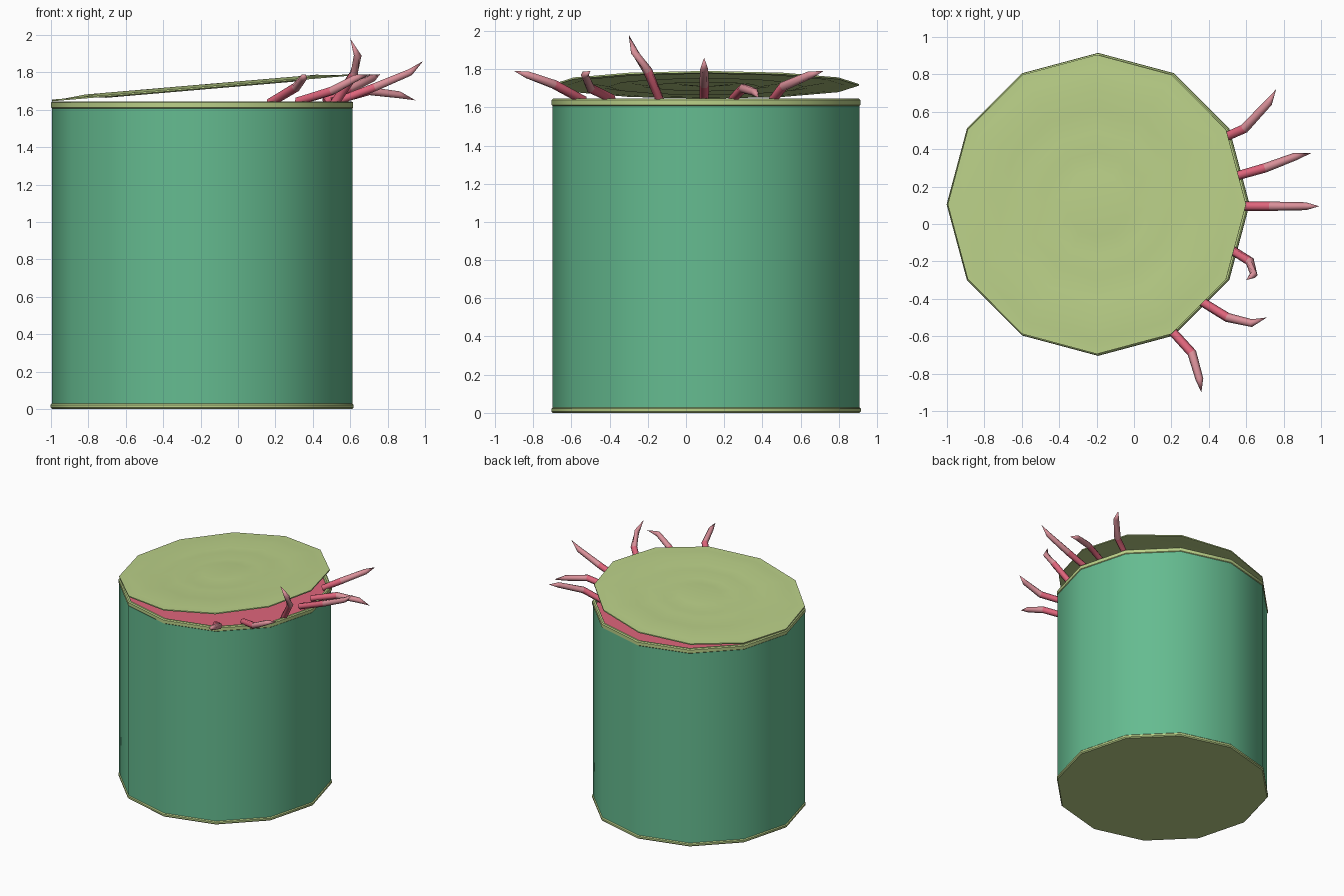
import bpy, bmesh, math
from mathutils import Vector, Matrix

if "Cube" in bpy.data.objects:
    bpy.data.objects.remove(bpy.data.objects["Cube"])

CX, CY, N = -0.192, 0.105, 12


def material(name, col):
    m = bpy.data.materials.new(name)
    m.diffuse_color = (*col, 1)
    m.use_nodes = True
    m.node_tree.nodes["Principled BSDF"].inputs["Base Color"].default_value = m.diffuse_color
    return m


GREEN = material("label_green", (0.13, 0.50, 0.28))
LIME = material("lid_lime", (0.50, 0.64, 0.25))
PINK = material("filling_pink", (0.74, 0.13, 0.20))
PALE = material("pale_pink", (0.70, 0.28, 0.32))


def finish(name, bm, mats, angle=40):
    bmesh.ops.remove_doubles(bm, verts=bm.verts, dist=1e-5)
    bmesh.ops.recalc_face_normals(bm, faces=bm.faces)
    me = bpy.data.meshes.new(name)
    bm.to_mesh(me)
    bm.free()
    ob = bpy.data.objects.new(name, me)
    bpy.context.collection.objects.link(ob)
    for m in mats:
        me.materials.append(m)
    bpy.ops.object.select_all(action='DESELECT')
    ob.select_set(True)
    bpy.context.view_layer.objects.active = ob
    bpy.ops.object.shade_smooth_by_angle(angle=math.radians(angle))
    return ob


def lathe(name, profile, mat, closed=False, angle=40):
    """Twelve-sided surface of revolution from (radius, z) points."""
    bm = bmesh.new()
    pts = profile + profile[:1] if closed else profile
    rings = [[bm.verts.new((r * math.cos(2 * math.pi * i / N), r * math.sin(2 * math.pi * i / N), z))
              for i in range(N)] for r, z in pts]
    for a, b in zip(rings, rings[1:]):
        for i in range(N):
            j = (i + 1) % N
            bm.faces.new((a[i], a[j], b[j], b[i]))
    bmesh.ops.dissolve_degenerate(bm, dist=1e-6, edges=bm.edges)
    ob = finish(name, bm, [mat], angle)
    ob.location = (CX, CY, 0)
    return ob


# Can wall, rims, base and filling
lathe("can_wall", [(0.803, 0.02), (0.803, 1.62)], GREEN)
lathe("bottom_rim", [(0, 0), (0.802, 0), (0.81, 0.008), (0.81, 0.022), (0.802, 0.03)], LIME)
lathe("top_rim", [(0.80, 1.605), (0.808, 1.612), (0.808, 1.638), (0.80, 1.645),
                  (0.785, 1.645), (0.78, 1.635), (0.78, 1.605)], LIME, closed=True)
lathe("filling", [(0, 1.615), (0.79, 1.615)], PINK)

# Rippled lid, hinged open at the left edge
top = [(0, -0.004), (0.17, 0.012), (0.28, -0.004), (0.39, 0.012), (0.51, -0.004),
       (0.62, 0.014), (0.73, 0.002), (0.80, 0.002)]
lid = lathe("lid", [(r, z + 0.004) for r, z in top] + [(r, z - 0.005) for r, z in reversed(top)], LIME)
lid.data.transform(Matrix.Translation((CX - 0.803, CY, 1.648))
                   @ Matrix.Rotation(math.radians(-4.9), 4, 'Y')
                   @ Matrix.Translation((0.80, 0, 0)))
lid.location = (0, 0, 0)


def tentacle(name, pts, sides=6):
    """Bent tube through four points ending in a point."""
    p = [Vector(q) for q in pts]
    p.insert(0, p[0] + (p[0] - p[1]) * 0.4)
    radii = [0.024, 0.024, 0.025, 0.021]
    bm = bmesh.new()
    rings = []
    for k, r in enumerate(radii):
        d = (p[k + 1] - p[max(k - 1, 0)]).normalized()
        u = d.cross(Vector((0, 0, 1))).normalized()
        v = u.cross(d)
        rings.append([bm.verts.new(p[k] + r * (math.cos(t) * u + math.sin(t) * v))
                      for t in (2 * math.pi * i / sides for i in range(sides))])
    tip = bm.verts.new(p[-1])
    bm.faces.new(rings[0])
    for k, (a, b) in enumerate(zip(rings, rings[1:])):
        for i in range(sides):
            j = (i + 1) % sides
            bm.faces.new((a[i], a[j], b[j], b[i])).material_index = int(k == 2)
    for i in range(sides):
        bm.faces.new((rings[-1][i], rings[-1][(i + 1) % sides], tip)).material_index = 1
    finish(name, bm, [PINK, PALE], 65)


# Tentacles creeping out under the lid
arms = [
    [(0.50, 0.47, 1.66), (0.59, 0.51, 1.71), (0.72, 0.65, 1.77), (0.76, 0.72, 1.79)],
    [(0.56, 0.26, 1.66), (0.70, 0.30, 1.70), (0.86, 0.36, 1.68), (0.95, 0.38, 1.65)],
    [(0.57, 0.095, 1.66), (0.73, 0.095, 1.72), (0.92, 0.095, 1.80), (0.99, 0.095, 1.86)],
    [(0.54, -0.15, 1.67), (0.62, -0.20, 1.79), (0.64, -0.27, 1.89), (0.60, -0.30, 1.98)],
    [(0.37, -0.42, 1.66), (0.50, -0.50, 1.70), (0.63, -0.53, 1.77), (0.71, -0.50, 1.79)],
    [(0.21, -0.58, 1.66), (0.31, -0.69, 1.72), (0.35, -0.83, 1.77), (0.36, -0.90, 1.79)],
]
for n, pts in enumerate(arms, 1):
    tentacle(f"tentacle_{n}", pts)
